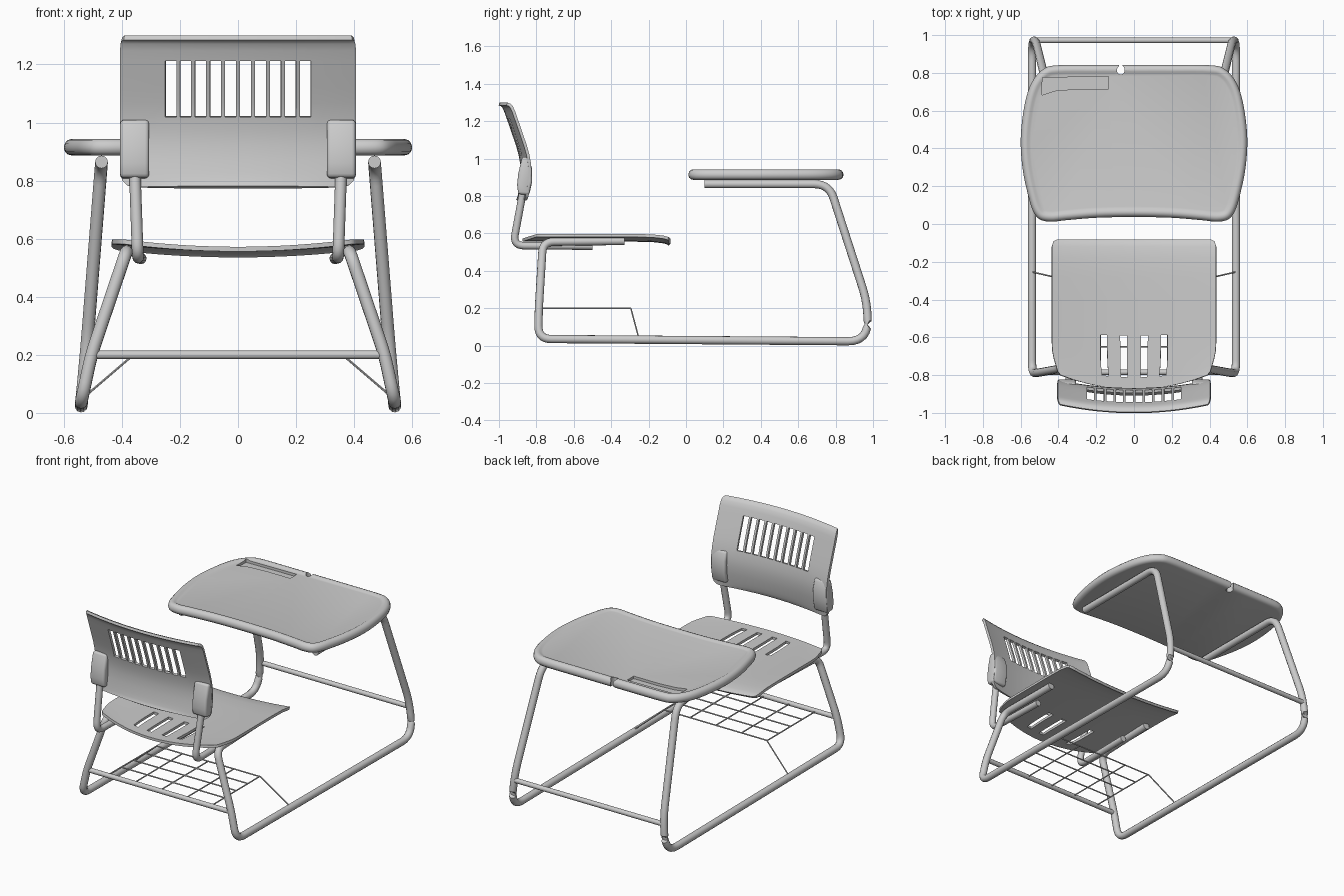
import bpy, bmesh, math
from mathutils import Vector as V

if "Cube" in bpy.data.objects:
    bpy.data.objects.remove(bpy.data.objects["Cube"])


def finish(ob, angle=40):
    bpy.ops.object.select_all(action='DESELECT')
    ob.select_set(True)
    bpy.context.view_layer.objects.active = ob
    for m in list(ob.modifiers):
        bpy.ops.object.modifier_apply(modifier=m.name)
    bpy.ops.object.shade_smooth_by_angle(angle=math.radians(angle))
    return ob


def add(name, bm):
    me = bpy.data.meshes.new(name)
    bm.to_mesh(me)
    bm.free()
    ob = bpy.data.objects.new(name, me)
    bpy.context.collection.objects.link(ob)
    return ob


def tube(name, pts, r, res=4):
    """Bent tube; each point is (x, y, z, bend size)."""
    path = []
    for i, p in enumerate(pts):
        c = V(p[:3])
        if len(p) < 4:
            path.append(c)
            continue
        a = c + (V(pts[i - 1][:3]) - c).normalized() * p[3]
        b = c + (V(pts[i + 1][:3]) - c).normalized() * p[3]
        for k in range(8):
            t = k / 7
            path.append(a * (1 - t) ** 2 + c * 2 * t * (1 - t) + b * t * t)
    cu = bpy.data.curves.new(name, 'CURVE')
    cu.dimensions = '3D'
    cu.bevel_depth = r
    cu.bevel_resolution = res
    cu.use_fill_caps = True
    sp = cu.splines.new('POLY')
    sp.points.add(len(path) - 1)
    for q, p in zip(sp.points, path):
        q.co = (*p, 1)
    ob = bpy.data.objects.new(name, cu)
    bpy.context.collection.objects.link(ob)
    bpy.ops.object.select_all(action='DESELECT')
    ob.select_set(True)
    bpy.context.view_layer.objects.active = ob
    bpy.ops.object.convert(target='MESH')
    return finish(bpy.context.object)


def prism(name, pts, vec):
    bm = bmesh.new()
    f = bm.faces.new([bm.verts.new(p) for p in pts])
    ext = bmesh.ops.extrude_face_region(bm, geom=[f])
    bmesh.ops.translate(bm, vec=vec, verts=[g for g in ext['geom'] if isinstance(g, bmesh.types.BMVert)])
    bmesh.ops.recalc_face_normals(bm, faces=bm.faces)
    return add(name, bm)


def shell(name, us, rows, place, slots, v0, v1, thick):
    """Curved sheet with slots left open between rows v0 and v1."""
    us = sorted(us)
    bm = bmesh.new()
    grid = [[bm.verts.new(place(u, *row)) for u in us] for row in rows]
    for j in range(len(rows) - 1):
        inside = v0 < (rows[j][0] + rows[j + 1][0]) / 2 < v1
        for i in range(len(us) - 1):
            mid = (us[i] + us[i + 1]) / 2
            if inside and any(a < mid < b for a, b in slots):
                continue
            bm.faces.new((grid[j][i], grid[j][i + 1], grid[j + 1][i + 1], grid[j + 1][i]))
    ob = add(name, bm)
    m = ob.modifiers.new('thickness', 'SOLIDIFY')
    m.thickness = thick
    m.offset = 0
    return finish(ob)


# Seat: dished sheet with four slots; rows are (y, edge height, half width)
def seat_place(u, y, z, w):
    k = 1 - (u / .435) ** 2
    t = min(1, max(0, (-.45 - y) / .33))
    return (u * w / .435, y - .075 * k * t, z - .025 * k)


seat_rows = [(-.088, .566, .412), (-.095, .573, .428), (-.12, .58, .435), (-.18, .587, .435),
             (-.28, .589, .435), (-.4, .589, .435), (-.48, .589, .435), (-.565, .589, .435),
             (-.62, .589, .435), (-.67, .589, .433), (-.71, .589, .425), (-.745, .589, .415),
             (-.78, .589, .405), (-.8, .589, .39)]
slots = [(c - .018, c + .018) for c in (-.16, -.055, .055, .16)]
us = [e for s in slots for e in s] + [0] + [s * e for s in (1, -1) for e in (.22, .27, .32, .37, .41, .435)]
shell('seat', us, seat_rows, seat_place, slots, -.745, -.565, .016)


# Backrest: curved sheet with ten slots; rows are (z, edge y, half width)
def back_place(u, z, y, w):
    return (u * w / .405, y - .042 * (1 - (u / .405) ** 2), z)


back_rows = [(.777, -.86, .36), (.784, -.855, .382), (.8, -.85, .397), (.825, -.845, .405),
             (.87, -.838, .405), (.92, -.834, .405), (.97, -.836, .405), (1.02, -.845, .405),
             (1.07, -.859, .405), (1.12, -.876, .405), (1.17, -.893, .405), (1.215, -.909, .405),
             (1.25, -.921, .405), (1.275, -.932, .403), (1.287, -.943, .4), (1.292, -.957, .392)]
slots = [(c - .019, c + .019) for c in (-.2308 + .0513 * k for k in range(10))]
us = [e for s in slots for e in s] + [s * e for s in (1, -1) for e in (.29, .33, .36, .385, .405)]
shell('backrest', us, back_rows, back_place, slots, 1.02, 1.215, .016)

# Side frames, back posts and backrest sockets, mirrored left and right
for s, side in ((1, 'right'), (-1, 'left')):
    tube('side_frame_' + side, [
        (.47 * s, .1, .864), (.47 * s, .765, .864, .08), (.522 * s, .976, .21, .11),
        (.54 * s, .966, .023, .1), (.54 * s, -.79, .036, .07), (.505 * s, -.787, .2, .05),
        (.385 * s, -.765, .555, .06), (.375 * s, -.33, .56)], .022)
    tube('back_post_' + side, [
        (.355 * s, -.86, .9), (.355 * s, -.872, .82, .03), (.345 * s, -.925, .535, .06),
        (.335 * s, -.5, .532)], .02)
    prof = [(-.897, .81), (-.903, .86), (-.897, .92), (-.875, 1.012), (-.842, 1.005),
            (-.824, .95), (-.822, .88), (-.838, .805)]
    ob = prism('backrest_socket_' + side, [(.356 * s - .05, y, z) for y, z in prof], (.1, 0, 0))
    m = ob.modifiers.new('round', 'BEVEL')
    m.width = .014
    m.segments = 3
    finish(ob)

    # Basket brace down to the floor rail
    tube('basket_brace_' + side, [(.36 * s, -.295, .2), (.535 * s, -.255, .05)], .004, 1)

# Cross bars between the legs
tube('rear_cross_bar', [(-.515, .972, .2), (.515, .972, .2)], .015)
tube('front_cross_bar', [(-.5, -.785, .2), (.5, -.785, .2)], .015)

# Wire book basket
for k in range(5):
    x = -.36 + .18 * k
    tube('basket_long_wire', [(x, -.785, .2), (x, -.295, .2)], .004, 1)
for k in range(4):
    y = -.298 - .117 * k
    tube('basket_cross_wire', [(-.36, y, .2), (.36, y, .2)], .004, 1)

# Desktop: smooth outline stacked in inset rings for the rolled rim
half = [(.2, .033), (.36, .02), (.44, .012), (.5, .025), (.535, .07), (.56, .15), (.588, .28),
        (.6, .42), (.592, .55), (.568, .68), (.532, .765), (.48, .82), (.41, .84), (.2, .842)]
ctrl = [V((0, .037))] + [V(p) for p in half] + [V((0, .842))] + [V((-x, y)) for x, y in reversed(half)]
n = len(ctrl)
line = []
for i in range(n):
    a, b, c, d = (ctrl[(i + k) % n] for k in (-1, 0, 1, 2))
    for j in range(4):
        t = j / 4
        line.append(.5 * (2 * b + (c - a) * t + (2 * a - 5 * b + 4 * c - d) * t * t
                          + (3 * b - a - 3 * c + d) * t ** 3))
n = len(line)
rings = [(.026, .887), (.014, .89), (.004, .899), (0, .914), (.004, .929), (.013, .939),
         (.025, .943), (.036, .941), (.045, .936), (.055, .934)]
bm = bmesh.new()
loops = []
for inset, z in rings:
    loop = []
    for i, p in enumerate(line):
        tan = (line[(i + 1) % n] - line[i - 1]).normalized()
        loop.append(bm.verts.new((p.x - tan.y * inset, p.y + tan.x * inset, z)))
    loops.append(loop)
for a, b in zip(loops, loops[1:]):
    for i in range(n):
        j = (i + 1) % n
        bm.faces.new((a[i], a[j], b[j], b[i]))
bm.faces.new(loops[0][::-1])
bm.faces.new(loops[-1])
bmesh.ops.recalc_face_normals(bm, faces=bm.faces)
desk = add('desktop', bm)

# Pencil tray and keyhole notch cut into the desktop
tray = [(-.485, .775), (-.135, .78), (-.135, .715), (-.3, .715), (-.42, .705), (-.488, .682)]
hole = [(-.07 + .021 * math.sin(a), .815 - .024 * math.cos(a))
        for a in (math.radians(-155 + 31 * k) for k in range(11))]
hole += [(-.062, .86), (-.078, .86)]
cutters = [prism('tray_cutter', [(x, y, .918) for x, y in tray], (0, 0, .1)),
           prism('notch_cutter', [(x, y, .85) for x, y in hole], (0, 0, .2))]
for c in cutters:
    c.hide_render = True
    m = desk.modifiers.new('cut', 'BOOLEAN')
    m.operation = 'DIFFERENCE'
    m.solver = 'EXACT'
    m.object = c
finish(desk, 35)
for c in cutters:
    bpy.data.objects.remove(c)
